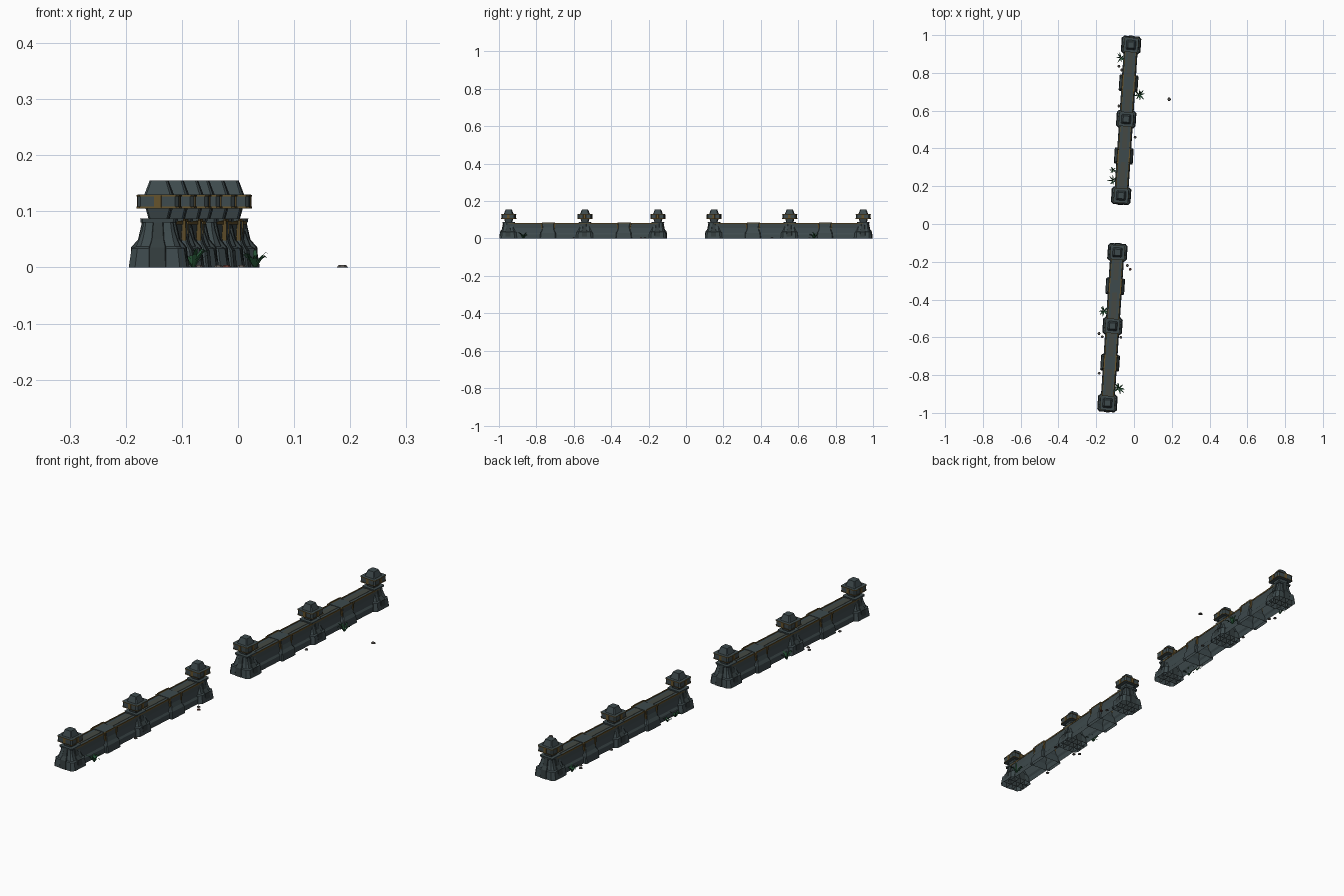
import bpy, math, random
from mathutils import Vector, Matrix

if "Cube" in bpy.data.objects:
    bpy.data.objects.remove(bpy.data.objects["Cube"])

random.seed(4)
SLOPE = 0.066
ANG = -math.atan(SLOPE)


def mat(name, c):
    m = bpy.data.materials.new(name)
    m.diffuse_color = (*c, 1)
    m.use_nodes = True
    m.node_tree.nodes["Principled BSDF"].inputs["Base Color"].default_value = m.diffuse_color
    return m


STONE = mat("slate stone", (0.048, 0.068, 0.073))
DARK = mat("dark slate", (0.034, 0.047, 0.049))
WALK = mat("walkway stone", (0.058, 0.066, 0.056))
BRASS = mat("aged brass", (0.13, 0.085, 0.025))
LEAF = mat("leaf green", (0.018, 0.085, 0.035))
PEBBLE = mat("pebble grey", (0.11, 0.10, 0.09))
RUST = mat("pebble rust", (0.13, 0.04, 0.03))


def on_line(y):
    return -0.078 + SLOPE * y


def make(name, verts, faces, material, loc=(0, 0, 0), rot=ANG):
    me = bpy.data.meshes.new(name)
    me.from_pydata(verts, [], faces)
    me.materials.append(material)
    ob = bpy.data.objects.new(name, me)
    ob.location = loc
    ob.rotation_euler = (0, 0, rot)
    bpy.context.collection.objects.link(ob)
    return ob


def loft(name, rings, material, y, bottom=False, off=(0, 0)):
    """Stack of chamfered rectangles: (half x, half y, chamfer, z)."""
    vs, fs = [], []
    for hx, hy, c, z in rings:
        for x, yy in ((hx, -hy + c), (hx, hy - c), (hx - c, hy), (-hx + c, hy),
                      (-hx, hy - c), (-hx, -hy + c), (-hx + c, -hy), (hx - c, -hy)):
            vs.append((x + off[0], yy + off[1], z))
    for r in range(len(rings) - 1):
        for i in range(8):
            j = (i + 1) % 8
            fs.append((r * 8 + i, r * 8 + j, r * 8 + 8 + j, r * 8 + 8 + i))
    n = len(rings) * 8
    fs.append(tuple(range(n - 8, n)))
    if bottom:
        fs.append(tuple(range(7, -1, -1)))
    return make(name, vs, fs, material, (on_line(y), y, 0))


def box(name, hx, hy, z0, z1, material, y, off=(0, 0)):
    return loft(name, [(hx, hy, 0.0008, z0), (hx, hy, 0.0008, z1)], material, y, True, off)


def extrude(name, profile, half, material, y):
    """Open x-z profile swept along the wall direction."""
    n = len(profile)
    vs = [(x, s * half, z) for s in (-1, 1) for x, z in profile]
    fs = [(i, i + 1, n + i + 1, n + i) for i in range(n - 1)]
    return make(name, vs, [f[::-1] for f in fs], material, (on_line(y), y, 0))


def pillar(y):
    # flared foot and concave shaft
    loft("pillar_foot", [(.052, .047, .012, 0), (.047, .043, .011, .034), (.040, .038, .009, .037)], STONE, y)
    loft("pillar_shaft", [(.040, .038, .009, .036), (.034, .033, .007, .05),
                          (.029, .029, .005, .065), (.026, .026, .004, .081)], STONE, y)
    # raised panels on the four faces of the shaft
    for hx, hy in ((1, .3), (.3, 1)):
        loft("pillar_rib", [(.051 * hx, .049 * hy, .001, 0), (.049 * hx, .046 * hy, .001, .036),
                            (.037 * hx, .036 * hy, .001, .05), (.030 * hx, .030 * hy, .001, .081)], DARK, y)
    loft("pillar_lip", [(.031, .031, .004, .080), (.032, .032, .004, .087)], STONE, y, True)
    # capital
    loft("capital_neck", [(.018, .018, .003, .087), (.023, .023, .003, .106)], STONE, y)
    loft("capital_band", [(.037, .037, .006, .105), (.037, .037, .006, .130)], STONE, y, True)
    for z in (.1055, .1265):
        loft("band_rim", [(.0385, .0385, .006, z), (.0385, .0385, .006, z + .003)], BRASS, y, True)
    for hx, hy in ((.0388, .007), (.007, .0388)):
        box("band_plate", hx, hy, .107, .128, BRASS, y)
    loft("capital_top", [(.025, .025, .004, .130), (.016, .016, .003, .155)], STONE, y)


def buttress(y):
    loft("buttress", [(.050, .043, .004, 0), (.047, .041, .004, .03), (.040, .034, .003, .042),
                      (.035, .031, .003, .06), (.034, .033, .003, .083)], STONE, y)
    for s in (-1, 1):
        # brass edging across the top and slanting down each side
        box("buttress_trim", .002, .033, .081, .0865, BRASS, y, (s * .033, 0))
        for t in (-1, 1):
            vs = [(s * x, t * v, z) for x in (.028, .036)
                  for v, z in ((.030, .048), (.034, .048), (.041, .084), (.034, .084))]
            make("buttress_slant", vs, [(0, 1, 2, 3), (4, 5, 6, 7), (0, 1, 5, 4), (1, 2, 6, 5),
                                        (2, 3, 7, 6), (3, 0, 4, 7)], BRASS, (on_line(y), y, 0))


def wall(y0, y1):
    mid, half = (y0 + y1) / 2, (y1 - y0) / 2 / math.cos(ANG)
    side = [(.037, 0), (.036, .022), (.031, .03), (.028, .055), (.030, .08)]
    extrude("wall_body", side + [(-x, z) for x, z in reversed(side)], half, STONE, mid)
    box("walkway", .013, half, .079, .0812, WALK, mid)
    for s in (-1, 1):
        box("wall_edge_trim", .0022, half, .077, .083, BRASS, mid, (s * .029, 0))


for y0, ym, y1, posts in ((.15, .555, .948, (.36, .745)), (-.948, -.54, -.15, (-.735, -.33))):
    wall(y0, y1)
    for y in (y0, ym, y1):
        pillar(y)
    for y in posts:
        buttress(y)


def plant(x, y, size):
    # arching pointed blades
    vs, fs = [], []
    n = 8
    for i in range(n):
        a = math.tau * i / n + random.uniform(-.25, .25)
        r = size * random.uniform(.75, 1.1)
        h = size * random.uniform(.6, 1.0)
        d, p = Vector((math.cos(a), math.sin(a), 0)), Vector((-math.sin(a), math.cos(a), 0))
        w = size * .11
        b = len(vs)
        for f, g, k in ((.05, 0, .6), (.4, .65, 1), (.75, .95, .7)):
            c = d * r * f + Vector((0, 0, h * g))
            vs += [c - p * w * k, c + p * w * k]
        vs.append(d * r + Vector((0, 0, h * .8)))
        fs += [(b, b + 1, b + 3, b + 2), (b + 2, b + 3, b + 5, b + 4), (b + 4, b + 5, b + 6)]
    make("grass_tuft", vs, fs, LEAF, (x, y, 0), 0)


for x, y, s in ((-.07, .88, .03), (.03, .685, .034), (-.11, .285, .022), (-.11, .23, .03),
                (-.16, -.46, .034), (-.08, -.87, .036)):
    plant(x, y, s)

# scattered flat pebbles
for i, (x, y) in enumerate(((.186, .66), (.006, .46), (-.08, .835), (-.065, .815), (-.08, .625),
                            (-.035, -.22), (-.02, -.24), (-.185, -.58), (-.168, -.597),
                            (-.07, -.60), (-.184, -.79))):
    r = .01 if i == 0 else .008
    vs = [(r * k * math.cos(math.pi / 3 * j), r * k * math.sin(math.pi / 3 * j), z)
          for k, z in ((1, 0), (.7, .004)) for j in range(6)]
    fs = [(j, (j + 1) % 6, 6 + (j + 1) % 6, 6 + j) for j in range(6)]
    fs += [tuple(range(6, 12)), tuple(range(5, -1, -1))]
    make("pebble", vs, fs, RUST if i == 6 else PEBBLE, (x, y, 0), 0)
